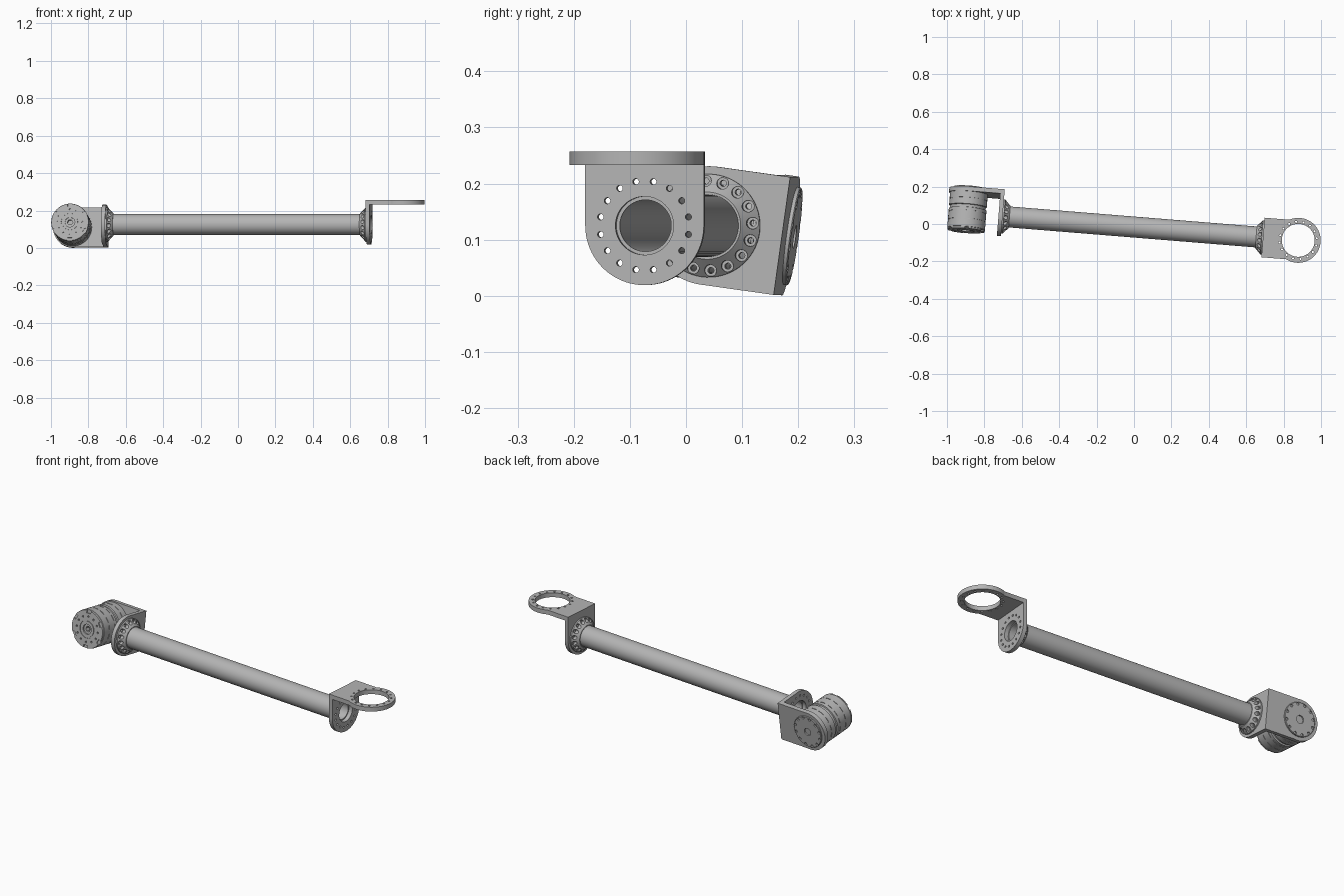
import bpy, bmesh
from math import pi, sin, cos, asin, radians
from mathutils import Matrix, Vector

if "Cube" in bpy.data.objects:
    bpy.data.objects.remove(bpy.data.objects["Cube"], do_unlink=True)

grey = bpy.data.materials.new("machined_grey")
grey.use_nodes = True
grey.diffuse_color = (0.46, 0.46, 0.46, 1)
grey.node_tree.nodes["Principled BSDF"].inputs["Base Color"].default_value = (0.46, 0.46, 0.46, 1)

# Sizes shared by the parts
HALF, THICK, FACE, ARM = 0.106, 0.024, 0.132, 0.189
TUBE_R, BORE_R, BOLT_R = 0.056, 0.046, 0.08
ALONG_X = Matrix(((0, 0, 1, 0), (1, 0, 0, 0), (0, 1, 0, 0), (0, 0, 0, 1)))


def prism(bm, outline, low, high, m=Matrix()):
    """Extrude a 2D outline along local z."""
    rings = [[bm.verts.new(m @ Vector((x, y, z))) for x, y in outline] for z in (low, high)]
    n = len(outline)
    bm.faces.new(rings[0][::-1])
    bm.faces.new(rings[1])
    for i in range(n):
        j = (i + 1) % n
        bm.faces.new((rings[0][i], rings[0][j], rings[1][j], rings[1][i]))


def lathe(bm, profile, m=Matrix(), sides=64):
    """Turn a closed (radius, height) profile around local z."""
    start = bmesh.new()
    rings = [[start.verts.new((r * cos(2 * pi * k / sides), r * sin(2 * pi * k / sides), h))
              for r, h in profile] for k in range(sides)]
    n = len(profile)
    for k in range(sides):
        a, b = rings[k], rings[(k + 1) % sides]
        for i in range(n):
            j = (i + 1) % n
            if profile[i][0] or profile[j][0]:
                start.faces.new((a[i], b[i], b[j], a[j]))
    bmesh.ops.remove_doubles(start, verts=start.verts, dist=1e-6)
    bmesh.ops.dissolve_degenerate(start, edges=start.edges, dist=1e-6)
    bmesh.ops.recalc_face_normals(start, faces=start.faces)
    start.transform(m)
    mesh = bpy.data.meshes.new("temporary")
    start.to_mesh(mesh)
    bm.from_mesh(mesh)
    bpy.data.meshes.remove(mesh)
    start.free()


def rod(bm, r, low, high, m=Matrix(), sides=24):
    lathe(bm, [(0, low), (r, low), (r, high), (0, high)], m, sides)


def box(bm, size, m):
    bmesh.ops.create_cube(bm, size=1, matrix=m @ Matrix.Diagonal((*size, 1)))


def around(count, radius, offset=0.5):
    """Placements evenly spaced on a circle."""
    for k in range(count):
        yield Matrix.Rotation(2 * pi * (k + offset) / count, 4, "Z") @ Matrix.Translation((radius, 0, 0))


def arc(cx, cy, r, a, b, steps=40):
    return [(cx + r * cos(a + (b - a) * i / steps), cy + r * sin(a + (b - a) * i / steps))
            for i in range(steps + 1)]


def link(name, bm):
    bmesh.ops.recalc_face_normals(bm, faces=bm.faces)
    mesh = bpy.data.meshes.new(name)
    bm.to_mesh(mesh)
    bm.free()
    ob = bpy.data.objects.new(name, mesh)
    bpy.context.collection.objects.link(ob)
    return ob


def part(name, bm, frame, cuts=None):
    """Finish one part: drill it, shade it and place it."""
    ob = link(name, bm)
    if cuts:
        tool = link("cutter", cuts)
        tool.hide_render = True
        mod = ob.modifiers.new("drill", "BOOLEAN")
        mod.operation, mod.solver, mod.object = "DIFFERENCE", "EXACT", tool
        bpy.context.view_layer.update()
        graph = bpy.context.evaluated_depsgraph_get()
        mesh = bpy.data.meshes.new_from_object(ob.evaluated_get(graph))
        ob.modifiers.clear()
        ob.data = mesh
        bpy.data.objects.remove(tool, do_unlink=True)
    ob.data.materials.clear()
    ob.data.materials.append(grey)
    ob.data.polygons.foreach_set("use_smooth", [True] * len(ob.data.polygons))
    ob.data.set_sharp_from_angle(angle=radians(30))
    ob.matrix_world = frame
    return ob


def bracket(side, frame, end_r, open_ring):
    # Upright plate with a round foot, a bore and a bolt circle
    bm, cuts = bmesh.new(), bmesh.new()
    prism(bm, [(HALF, FACE - THICK), (-HALF, FACE - THICK)] + arc(0, 0, HALF, pi, 2 * pi), 0, 0.022, ALONG_X)
    rod(cuts, 0.052, -0.02, 0.05, ALONG_X, 64)
    for m in around(16, BOLT_R):
        rod(cuts, 0.0055, -0.02, 0.05, ALONG_X @ m, 16)
    part(side + "_mount_plate", bm, frame, cuts)

    # Arm plate at a right angle with a round end
    bm, cuts = bmesh.new(), None
    a = pi - asin(HALF / end_r)
    prism(bm, [(0, -HALF)] + arc(ARM, 0, end_r, -a, a, 64) + [(0, HALF)], FACE - THICK, FACE)
    if open_ring:
        cuts = bmesh.new()
        hub = Matrix.Translation((ARM, 0, 0))
        rod(cuts, 0.088, 0.05, 0.2, hub, 64)
        for m in around(16, 0.1):
            rod(cuts, 0.0055, 0.05, 0.2, hub @ m, 16)
    part(side + "_arm_plate", bm, frame, cuts)

    # Conical tube flange with stepped bolt pockets
    bm, cuts = bmesh.new(), bmesh.new()
    lathe(bm, [(0.05, 0), (0.092, 0), (0.092, -0.007), (0.06, -0.037), (0.05, -0.037)], ALONG_X)
    for m in around(16, BOLT_R):
        lathe(cuts, [(0, -0.06), (0.0105, -0.06), (0.0105, -0.009), (0.0055, -0.009), (0.0055, 0.02), (0, 0.02)],
              ALONG_X @ m, 20)
    part(side + "_tube_flange", bm, frame, cuts)


# Frames: the whole link is turned slightly, the right bracket is rolled on its side
base = Matrix.Translation((0, -0.0163, 0.125)) @ Matrix.Rotation(radians(-4.63), 4, "Z")
s, c = sin(radians(8)), cos(radians(8))
left_frame = base @ Matrix.Translation((0.692, 0, 0))
right_frame = base @ Matrix(((-1, 0, 0, -0.705), (0, s, c, 0), (0, c, -s, 0), (0, 0, 0, 1)))

# Hollow link tube
bm = bmesh.new()
lathe(bm, [(BORE_R, -0.705), (TUBE_R, -0.705), (TUBE_R, 0.692), (BORE_R, 0.692)], ALONG_X)
part("link_tube", bm, base)

bracket("left", left_frame, 0.12, True)
bracket("right", right_frame, 0.107, False)

# Joint motor hanging from the right arm plate
motor = right_frame @ Matrix.Translation((ARM, 0, 0))
R = 0.101
bm, cuts = bmesh.new(), bmesh.new()
lathe(bm, [(0, 0.108), (R, 0.108), (R, 0.04), (0.094, 0.038), (0.094, 0.024), (R, 0.022),
           (R, -0.082), (0.099, -0.083), (0.099, -0.085), (R, -0.086), (R - 0.002, -0.093),
           (0.047, -0.093), (0.047, -0.09), (0.042, -0.09), (0.042, -0.094),
           (0.026, -0.094), (0.026, -0.086), (0, -0.086)], sides=80)
for height in (0.073, 0.004, -0.04):
    for m in around(14, R):
        box(cuts, (0.006, 0.03, 0.004), Matrix.Translation((0, 0, height)) @ m)
for m in around(6, 0.094):
    box(cuts, (0.02, 0.026, 0.012), Matrix.Translation((0, 0, -0.093)) @ m)
for m in around(12, 0.068, 0):
    rod(cuts, 0.005, -0.12, -0.086, m, 12)
rod(cuts, 0.015, -0.12, -0.06, sides=6)
part("joint_motor", bm, motor, cuts)

# Cap disc on the outside of the arm plate
bm, cuts = bmesh.new(), bmesh.new()
lathe(bm, [(0, FACE - 0.002), (0.088, FACE - 0.002), (0.088, FACE + 0.006), (0.086, FACE + 0.008), (0, FACE + 0.008)])
for m in around(12, 0.079):
    rod(cuts, 0.0075, FACE + 0.001, FACE + 0.02, m, 16)
rod(cuts, 0.021, FACE + 0.0005, FACE + 0.02, sides=32)
part("joint_cap", bm, motor, cuts)
